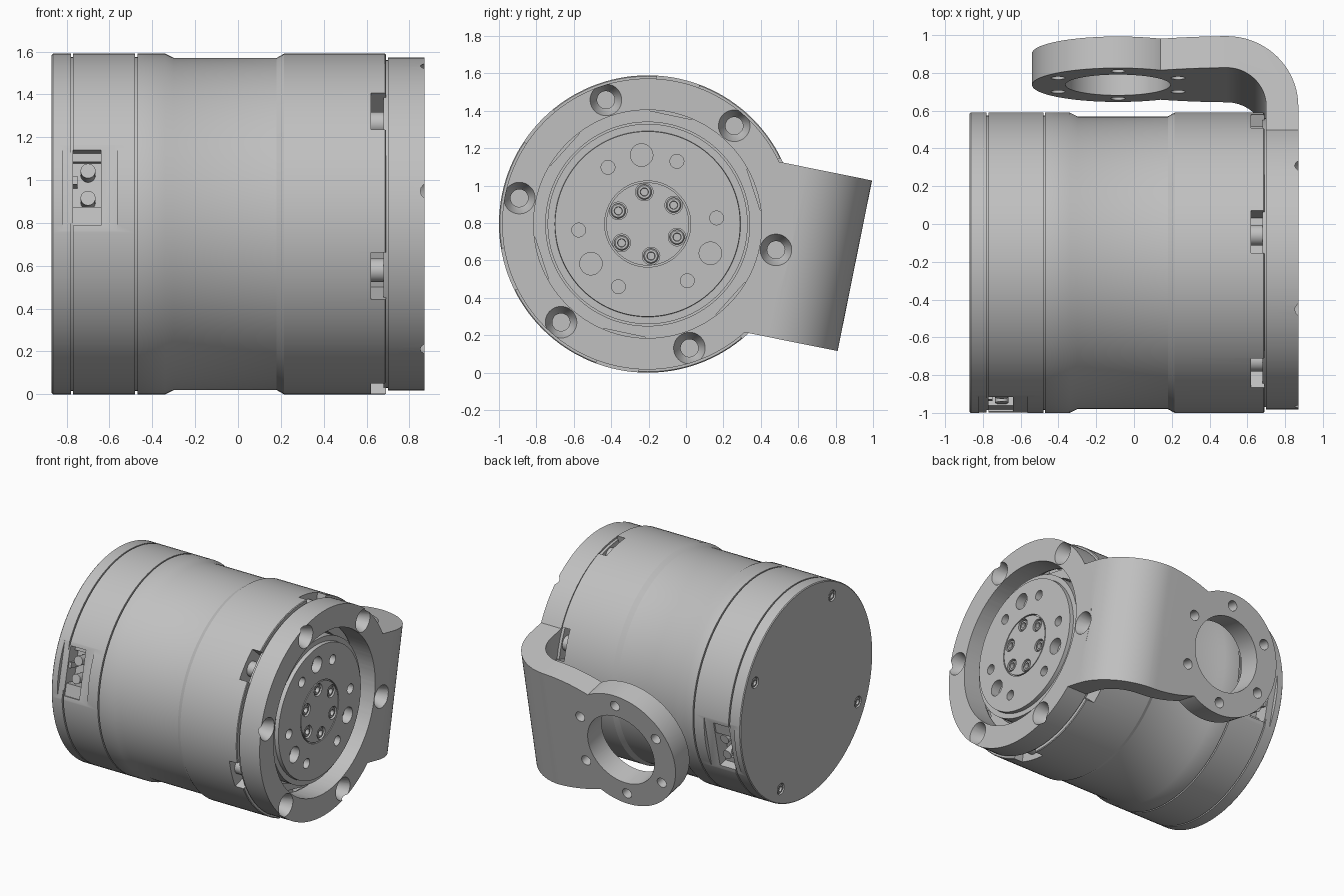
import bpy, bmesh, math
from mathutils import Matrix, Vector

if "Cube" in bpy.data.objects:
    bpy.data.objects.remove(bpy.data.objects["Cube"], do_unlink=True)

CENTRE = Vector((0, -0.205, 0.795))   # drum axis runs along x through here
TILT = math.radians(-11.4)            # bracket turned about the axis
SIXTH = [60 * i for i in range(6)]

metal = bpy.data.materials.new("grey metal")
metal.use_nodes = True
GREY = (0.53, 0.53, 0.53, 1)
metal.diffuse_color = GREY
metal.node_tree.nodes["Principled BSDF"].inputs["Base Color"].default_value = GREY


def turn(deg):
    return Matrix.Rotation(math.radians(deg), 4, 'X')


def lathe(bm, profile, seg=24, radius=0, deg=0):
    """Spin (x, r) points about x, then move out by radius and turn by deg."""
    vs = [bm.verts.new((x, r, 0)) for x, r in profile]
    es = [bm.edges.new(p) for p in zip(vs, vs[1:])]
    out = bmesh.ops.spin(bm, geom=vs + es, axis=(1, 0, 0), cent=(0, 0, 0),
                         angle=2 * math.pi, steps=seg, use_merge=True)
    old = set(vs)
    seen, todo = set(old), list(old)
    while todo:
        for e in todo.pop().link_edges:
            for v in e.verts:
                if v not in seen:
                    seen.add(v)
                    todo.append(v)
    bmesh.ops.transform(bm, verts=list(seen),
                        matrix=turn(deg) @ Matrix.Translation((0, radius, 0)))
    bmesh.ops.remove_doubles(bm, verts=list(seen), dist=1e-5)


def rod(bm, x0, x1, r, radius=0, deg=0, seg=24):
    lathe(bm, [(x0, 0), (x0, r), (x1, r), (x1, 0)], seg, radius, deg)


def box(bm, xs, rs, ts, deg):
    """Box by x range, radial range and tangential range."""
    rng = (xs, rs, ts)
    m = turn(deg) @ Matrix.Translation([(a + b) / 2 for a, b in rng]) \
        @ Matrix.Diagonal([b - a for a, b in rng] + [1])
    bmesh.ops.create_cube(bm, size=1, matrix=m)


def prism(bm, points, lift, height):
    """Extrude an outline; lift maps each 2D point to 3D."""
    face = bm.faces.new([bm.verts.new(lift(*p)) for p in points])
    ext = bmesh.ops.extrude_face_region(bm, geom=[face])
    bmesh.ops.translate(bm, vec=height,
                        verts=[g for g in ext["geom"] if isinstance(g, bmesh.types.BMVert)])


def make(name, build):
    bm = bmesh.new()
    build(bm)
    bmesh.ops.recalc_face_normals(bm, faces=bm.faces)
    me = bpy.data.meshes.new(name)
    bm.to_mesh(me)
    bm.free()
    me.materials.append(metal)
    ob = bpy.data.objects.new(name, me)
    bpy.context.collection.objects.link(ob)
    return ob


def boolean(ob, operation, build):
    tool = make("helper", build)
    mod = ob.modifiers.new("bool", 'BOOLEAN')
    mod.operation, mod.solver, mod.object = operation, 'EXACT', tool
    bpy.context.view_layer.objects.active = ob
    bpy.ops.object.modifier_apply(modifier="bool")
    bpy.data.objects.remove(tool, do_unlink=True)


def finish(ob, tilt=0):
    ob.location = CENTRE
    ob.rotation_euler.x = tilt
    bpy.ops.object.select_all(action='DESELECT')
    ob.select_set(True)
    bpy.context.view_layer.objects.active = ob
    bpy.ops.object.shade_smooth_by_angle(angle=math.radians(28))


# Drum housing with two grooves, a waist and a front trough
R = 0.795
drum_profile = [(-.87, 0), (-.87, R - .006), (-.864, R)]
for g in (-.775, -.475):
    drum_profile += [(g - .005, R), (g - .005, R - .015), (g + .005, R - .015), (g + .005, R)]
drum_profile += [(-.34, R), (-.30, .775), (.18, .775), (.215, R), (.685, R), (.69, R - .005),
                 (.69, .545), (.6, .545), (.6, 0)]
drum = make("drum_housing", lambda bm: lathe(bm, drum_profile, 128))

PORTS = (167.3, -12.7)
CAP = [26.6 + 90 * i for i in range(4)]


def flats(bm):
    for a in PORTS:
        box(bm, (-.82, -.565), (.768, .9), (-.25, .25), a)


def pockets(bm):
    for a in PORTS:
        box(bm, (-.77, -.64), (.66, .9), (-.18, .18), a)
    for a in SIXTH:
        box(bm, (.62, .75), (.595, .9), (-.115, .115), a + 18)
    for a in CAP:
        rod(bm, -.9, -.85, .042, .69, a)


boolean(drum, 'DIFFERENCE', flats)
boolean(drum, 'DIFFERENCE', pockets)
finish(drum)


# Cable sockets inside the side pockets
def sockets(bm):
    for a in PORTS:
        box(bm, (-.77, -.64), (.65, .755), (.09, .18), a)
        box(bm, (-.77, -.64), (.65, .70), (-.18, -.14), a)
        for t in (-.085, .045):
            m = turn(a) @ Matrix.Translation((-.7, .705, t)) @ Matrix.Rotation(math.pi / 2, 4, 'X')
            bmesh.ops.create_cone(bm, cap_ends=True, segments=20, radius1=.035,
                                  radius2=.035, depth=.09, matrix=m)
        box(bm, (-.77, -.75), (.65, .755), (-.06, -.02), a)


finish(make("cable_sockets", sockets))


# Small screws with a hex recess
def screw(bm, face, way, r, radius, deg):
    lathe(bm, [(face - way * .05, 0), (face - way * .05, r), (face - way * .006, r),
               (face, r * .85), (face, r * .55)], 24, radius, deg)
    lathe(bm, [(face, r * .55), (face - way * .025, r * .5), (face - way * .025, 0)],
          24, radius, deg)


def cap_screws(bm):
    for a in CAP:
        screw(bm, -.866, -1, .036, .69, a)


finish(make("cap_screws", cap_screws))


# Clamp bolts in the edge slots
def clamp_bolts(bm):
    for a in SIXTH:
        rod(bm, .60, .70, .055, .70, a + 18)


finish(make("clamp_bolts", clamp_bolts))

# Output rotor with its hole pattern
FACE = .83
rotor = make("output_rotor", lambda bm: lathe(bm, [
    (.58, 0), (.58, .535), (.80, .535), (.80, .497), (FACE, .495), (FACE, .23),
    (FACE - .015, .23), (FACE - .015, .222), (FACE, .222), (FACE, 0)], 96))


def rotor_holes(bm):
    for a in SIXTH:
        rod(bm, FACE - .07, .9, .037, .37, a + 5)
        rod(bm, FACE - .04, .9, .047, .172, a + 36)
    for a in (95, 215, 335):
        rod(bm, FACE - .07, .9, .06, .37, a, 32)


boolean(rotor, 'DIFFERENCE', rotor_holes)
finish(rotor)


def rotor_screws(bm):
    for a in SIXTH:
        screw(bm, FACE - .005, 1, .04, .172, a + 36)


finish(make("rotor_screws", rotor_screws))


# Bracket: bent arm trimmed to a waisted outline with a round end
def arc(cx, cy, r, a0, a1, n):
    return [(cx + r * math.cos(math.radians(a0 + (a1 - a0) * i / n)),
             cy + r * math.sin(math.radians(a0 + (a1 - a0) * i / n))) for i in range(n + 1)]


EYE = -.085
bend = [(.70, .3), (.87, .3)] + arc(.49, .75, .38, 0, 90, 20) \
    + [(-.7, 1.13), (-.7, .96)] + arc(.49, .75, .21, 90, 0, 20)
edge = [(.95, .465)]
for i in range(13):
    s = 1 - i / 12
    edge.append((.14 + .40 * s, .395 + .07 * (1 - (1 - s) ** 2)))
plan = edge + arc(EYE, 0, .455, 61, 299, 60) + [(x, -v) for x, v in reversed(edge)]

bracket = make("mount_bracket", lambda bm: prism(
    bm, bend, lambda x, u: (x, u, -.6), (0, 0, 1.2)))
boolean(bracket, 'INTERSECT', lambda bm: prism(
    bm, plan, lambda x, v: (x, .1, v), (0, 1.3, 0)))
boolean(bracket, 'UNION', lambda bm: rod(bm, .70, .87, .778, seg=128))


def eye_hole(bm, r, x, v, seg):
    m = Matrix.Translation((x, 1.05, v)) @ Matrix.Rotation(math.pi / 2, 4, 'X')
    bmesh.ops.create_cone(bm, cap_ends=True, segments=seg, radius1=r, radius2=r,
                          depth=.4, matrix=m)


def bracket_holes(bm):
    rod(bm, .6, 1, .61, seg=96)
    eye_hole(bm, .278, EYE, 0, 64)
    for a in SIXTH:
        lathe(bm, [(.65, 0), (.65, .047), (.78, .047), (.80, .06), (.871, .085), (.9, .085),
                   (.9, 0)], 28, .70, a)
        b = math.radians(a + 30)
        eye_hole(bm, .038, EYE + .367 * math.cos(b), .367 * math.sin(b), 24)


boolean(bracket, 'DIFFERENCE', bracket_holes)
finish(bracket, TILT)

# Thin spacer between drum and bracket
finish(make("spacer_ring", lambda bm: lathe(
    bm, [(.68, .62), (.68, .765), (.705, .765), (.705, .62), (.68, .62)], 96)))
